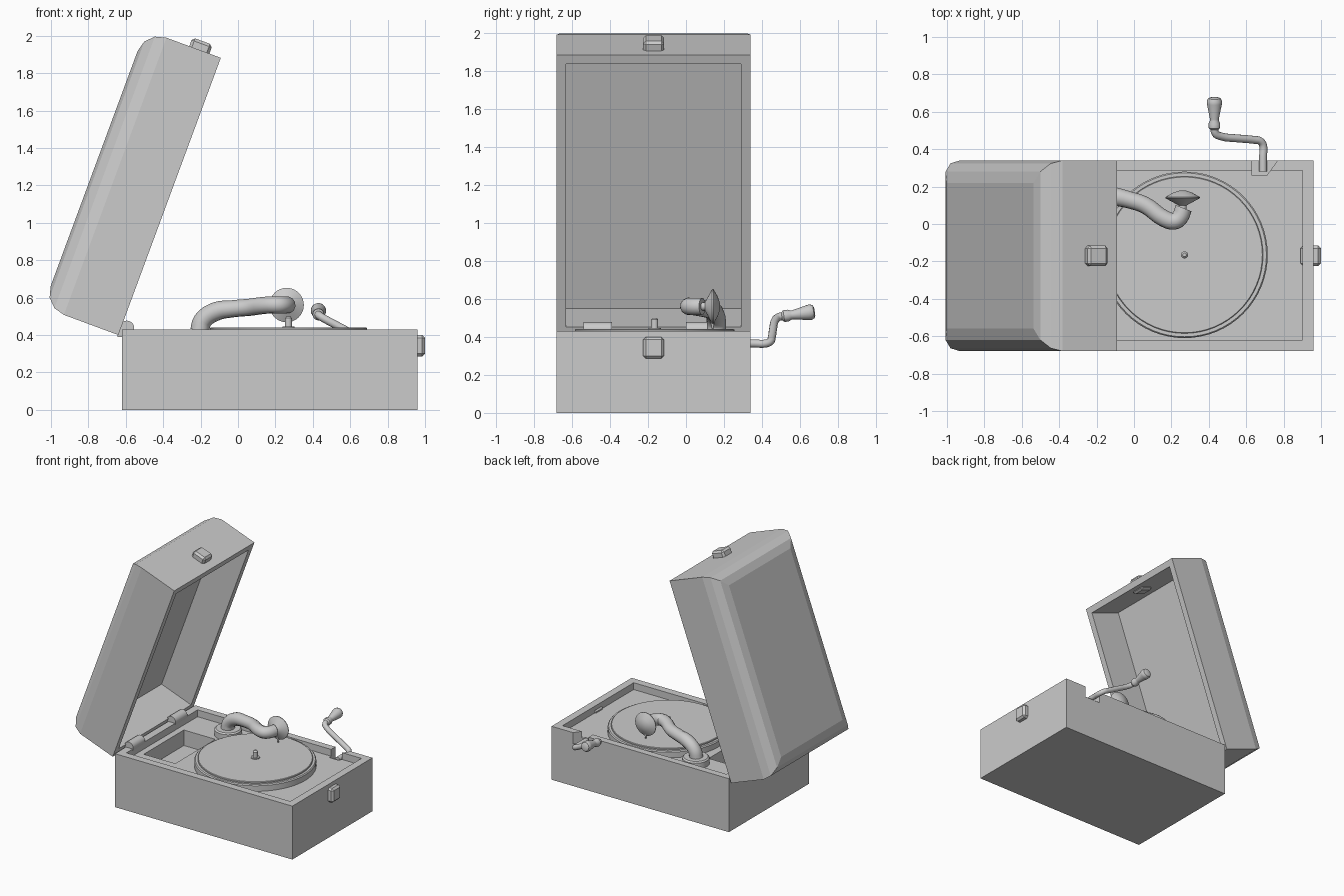
import bpy, bmesh, math
from mathutils import Matrix, Vector

if "Cube" in bpy.data.objects:
    bpy.data.objects.remove(bpy.data.objects["Cube"])


def finish(name, bm, mat=None, smooth=False):
    bmesh.ops.recalc_face_normals(bm, faces=bm.faces[:])
    me = bpy.data.meshes.new(name)
    bm.to_mesh(me)
    bm.free()
    ob = bpy.data.objects.new(name, me)
    bpy.context.collection.objects.link(ob)
    if mat:
        me.transform(mat)
    if smooth:
        select(ob)
        bpy.ops.object.shade_smooth_by_angle(angle=math.radians(35))
    return ob


def select(ob):
    bpy.ops.object.select_all(action='DESELECT')
    ob.select_set(True)
    bpy.context.view_layer.objects.active = ob


def box(name, lo, hi, mat=None, bevel=0, segs=1, pick=None):
    bm = bmesh.new()
    bmesh.ops.create_cube(bm, size=1)
    for v in bm.verts:
        v.co = Vector([l + (h - l) * (c + 0.5) for l, h, c in zip(lo, hi, v.co)])
    if bevel:
        edges = [e for e in bm.edges if pick is None or pick(e)]
        bmesh.ops.bevel(bm, geom=edges, offset=bevel, segments=segs, profile=0.5, affect='EDGES')
    return finish(name, bm, mat)


def prism(name, pts, z0, z1):
    bm = bmesh.new()
    f = bm.faces.new([bm.verts.new((x, y, z0)) for x, y in pts])
    ext = bmesh.ops.extrude_face_region(bm, geom=[f])
    for v in ext['geom']:
        if isinstance(v, bmesh.types.BMVert):
            v.co.z = z1
    return finish(name, bm)


def lathe(name, prof, mat, n=24):
    # profile of (radius, height) turned around local z, capped at both ends
    bm = bmesh.new()
    rings = [[bm.verts.new((r * math.cos(2 * math.pi * i / n), r * math.sin(2 * math.pi * i / n), h))
              for i in range(n)] for r, h in prof]
    for a, b in zip(rings, rings[1:]):
        for i in range(n):
            bm.faces.new((a[i], a[(i + 1) % n], b[(i + 1) % n], b[i]))
    bm.faces.new(rings[0])
    bm.faces.new(rings[-1])
    return finish(name, bm, mat, smooth=True)


def along(p, d):
    return Matrix.Translation(p) @ Vector((0, 0, 1)).rotation_difference(Vector(d)).to_matrix().to_4x4()


def tube(name, pts, radius):
    cu = bpy.data.curves.new(name, 'CURVE')
    cu.dimensions = '3D'
    cu.bevel_depth = radius
    cu.bevel_resolution = 4
    cu.use_fill_caps = True
    cu.resolution_u = 4
    sp = cu.splines.new('BEZIER')
    sp.bezier_points.add(len(pts) - 1)
    for bp, p in zip(sp.bezier_points, pts):
        bp.co = p[:3]
        bp.radius = p[3] if len(p) > 3 else 1
        bp.handle_left_type = bp.handle_right_type = 'AUTO'
    ob = bpy.data.objects.new(name, cu)
    bpy.context.collection.objects.link(ob)
    select(ob)
    bpy.ops.object.convert(target='MESH')
    bpy.ops.object.shade_smooth_by_angle(angle=math.radians(40))
    return ob


def cut(ob, cutters):
    for c in cutters:
        c.hide_render = True
        m = ob.modifiers.new('cut', 'BOOLEAN')
        m.operation = 'DIFFERENCE'
        m.solver = 'EXACT'
        m.object = c
        select(ob)
        bpy.ops.object.modifier_apply(modifier=m.name)
        bpy.data.objects.remove(c)


# Base case: sunken deck, storage well, crank notch in the back wall
base = box('base_case', (-0.62, -0.68, 0), (0.96, 0.34, 0.43))
cut(base, [
    box('deck_cutter', (-0.56, -0.62, 0.375), (0.9, 0.285, 0.6)),
    box('well_cutter', (-0.51, -0.47, 0.25), (-0.23, 0.04, 0.5)),
    prism('notch_cutter', [(0.63, 0.26), (0.71, 0.26), (0.79, 0.37), (0.63, 0.37)], 0.34, 0.6),
])

# Open lid, modelled closed in local space and swung about the hinge edge
lid_mat = Matrix.Translation((-0.64, 0, 0.40)) @ Matrix.Rotation(math.radians(-69.7), 4, 'Y')
lid = box('lid', (0, -0.68, 0), (1.58, 0.34, 0.43), lid_mat, 0.12, 3,
          lambda e: all(v.co.z > 0.42 for v in e.verts))
cut(lid, [box('lid_cutter', (0.055, -0.63, -0.1), (1.53, 0.29, 0.28), lid_mat)])

# Latch halves on case and lid
box('case_latch', (0.89, -0.225, 0.285), (1.0, -0.115, 0.40), None, 0.015)
box('lid_latch', (1.51, -0.225, 0.065), (1.63, -0.115, 0.18), lid_mat, 0.015)

# Hinge barrels with leaf plates
for i, y in enumerate((-0.54, 0.0)):
    lathe(f'hinge_barrel_{i + 1}', [(0.04, 0), (0.04, 0.15)], along((-0.595, y, 0.437), (0, 1, 0)), 20)
    box(f'hinge_leaf_{i + 1}', (-0.645, y, 0.39), (-0.595, y + 0.15, 0.44))

# Turntable platter, record and spindle
at = Matrix.Translation((0.27, -0.165, 0))
lathe('platter', [(0.435, 0.365), (0.445, 0.375), (0.445, 0.42), (0.438, 0.428)], at, 64)
lathe('record', [(0.42, 0.42), (0.42, 0.437), (0.416, 0.44)], at, 64)
lathe('spindle', [(0.033, 0.43), (0.033, 0.446), (0.019, 0.446), (0.019, 0.49), (0.01, 0.5)], at, 16)

# Tone arm on its pedestal
lathe('arm_pedestal', [(0.1, 0.36), (0.1, 0.42), (0.09, 0.43)], Matrix.Translation((-0.2, 0.16, 0)), 32)
tube('tone_arm', [(-0.205, 0.16, 0.42, 1.1), (-0.19, 0.16, 0.475, 1.1), (-0.12, 0.15, 0.525, 1.1),
                  (-0.03, 0.13, 0.54), (0.06, 0.10, 0.548), (0.16, 0.03, 0.56),
                  (0.215, 0.015, 0.56), (0.245, 0.035, 0.56), (0.265, 0.085, 0.56)], 0.046)

# Sound box: flat double cone facing back, with neck and needle
lathe('sound_box', [(0.02, 0.05), (0.022, 0.1), (0.05, 0.115), (0.092, 0.138), (0.092, 0.144),
                    (0.05, 0.168), (0.02, 0.178)], along((0.26, 0, 0.56), (0, 1, 0)), 32)
lathe('needle', [(0.004, 0), (0.012, 0.04), (0.014, 0.07)], Matrix.Translation((0.26, 0.14, 0.442)), 12)

# Winding crank with turned handle
tube('crank_rod', [(0.69, 0.28, 0.365), (0.69, 0.36, 0.365), (0.69, 0.42, 0.365), (0.675, 0.443, 0.375),
                   (0.64, 0.45, 0.392), (0.55, 0.458, 0.44), (0.46, 0.47, 0.488),
                   (0.435, 0.485, 0.503), (0.43, 0.53, 0.512)], 0.021)
lathe('crank_handle', [(0.02, 0), (0.031, 0.012), (0.031, 0.035), (0.024, 0.05), (0.024, 0.06), (0.04, 0.14),
                       (0.041, 0.155), (0.034, 0.17), (0.02, 0.176)],
      along((0.43, 0.503, 0.507), (0, 1, 0.15)), 20)
